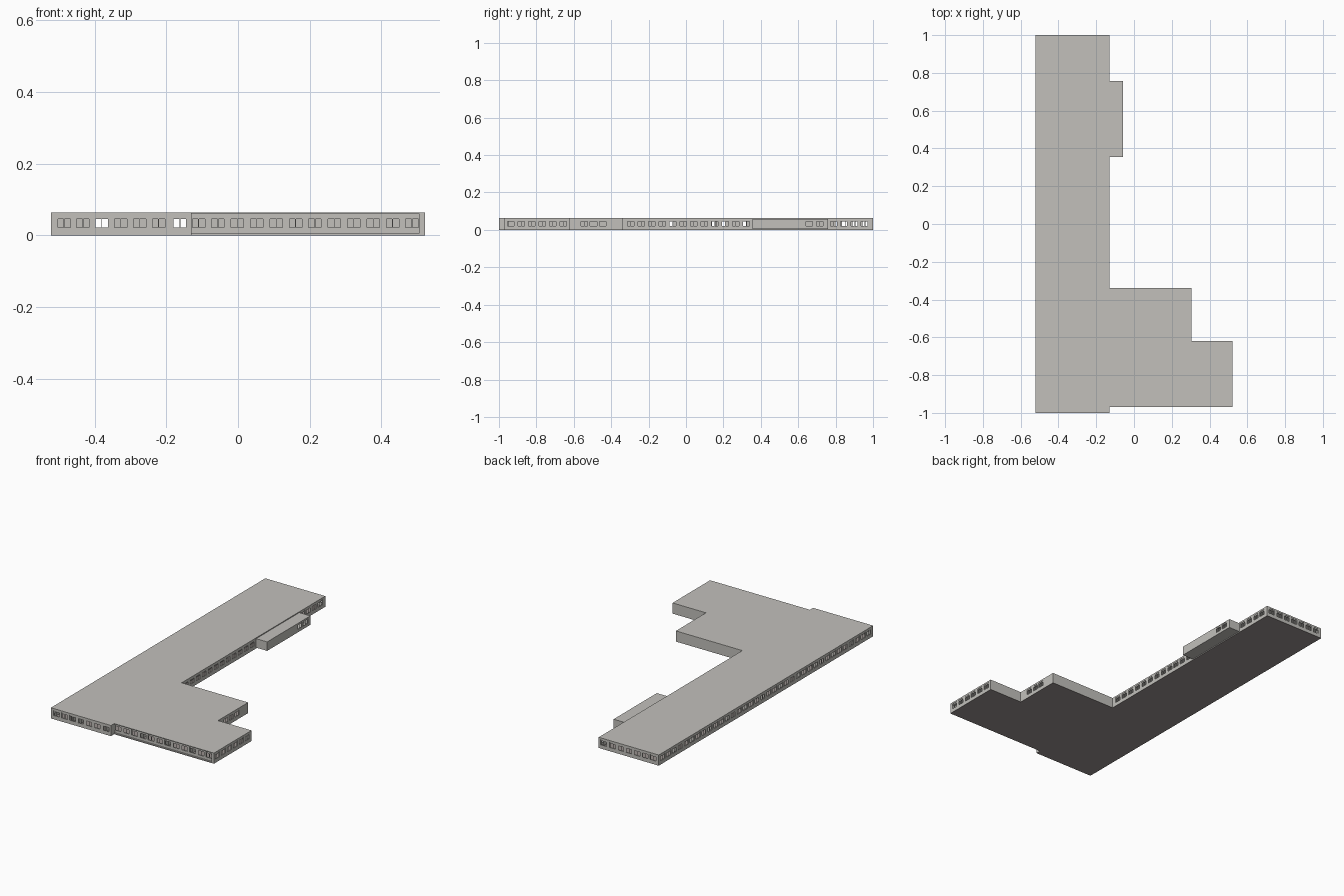
import bpy, bmesh
from mathutils import Vector

if "Cube" in bpy.data.objects:
    bpy.data.objects.remove(bpy.data.objects["Cube"])


def material(name, rgb):
    m = bpy.data.materials.new(name)
    m.diffuse_color = (*rgb, 1)
    m.use_nodes = True
    m.node_tree.nodes["Principled BSDF"].inputs["Base Color"].default_value = m.diffuse_color
    return m


GREY = material("warm grey concrete", (0.54, 0.53, 0.50))
FLOOR = material("brown grey floor", (0.32, 0.285, 0.275))
H, T = 0.059, 0.006            # wall top, wall thickness
SILL, HEAD, HALF = 0.022, 0.053, 0.0195   # window opening


def finish(name, bm, mat):
    me = bpy.data.meshes.new(name)
    bm.to_mesh(me)
    bm.free()
    me.materials.append(mat)
    ob = bpy.data.objects.new(name, me)
    bpy.context.collection.objects.link(ob)
    return ob


def add_box(bm, lo, hi):
    geo = bmesh.ops.create_cube(bm, size=1)
    for v in geo["verts"]:
        v.co = [(a + b) / 2 + c * (b - a) for a, b, c in zip(lo, hi, v.co)]


def slab(name, pts, z0, z1, mat):
    bm = bmesh.new()
    face = bm.faces.new([bm.verts.new((x, y, z0)) for x, y in pts])
    ext = bmesh.ops.extrude_face_region(bm, geom=[face], use_keep_orig=True)
    for g in ext["geom"]:
        if isinstance(g, bmesh.types.BMVert):
            g.co.z = z1
    bmesh.ops.recalc_face_normals(bm, faces=bm.faces[:])
    return finish(name, bm, mat)


def wall(name, a, b, windows=(), z0=0.001, z1=H):
    """Wall from a to b (outside on the right), with openings at the given centres."""
    a, b = Vector((*a, 0)), Vector((*b, 0))
    u = (b - a).normalized()
    axis = 0 if abs(u.x) > 0.5 else 1
    length = (b - a).length
    centres = sorted(abs(w - a[axis]) for w in windows)
    us = [0.0]
    for c in centres:
        us += [c - HALF, c + HALF]
    us.append(length)
    zs = [z0, SILL, HEAD, z1] if centres else [z0, z1]
    bm = bmesh.new()
    grid = [[bm.verts.new(a + u * s + Vector((0, 0, z))) for z in zs] for s in us]
    for i in range(len(us) - 1):
        for j in range(len(zs) - 1):
            if not (i % 2 and j == 1):
                bm.faces.new((grid[i][j], grid[i + 1][j], grid[i + 1][j + 1], grid[i][j + 1]))
    ob = finish(name, bm, GREY)
    mod = ob.modifiers.new("thickness", "SOLIDIFY")
    mod.thickness, mod.offset = T, -1
    if centres:
        # window frames: transom light panel and centre mullion, set back in the wall
        inward = Vector((-u.y, u.x, 0))
        fb = bmesh.new()
        for c in centres:
            for s0, s1, f0, f1 in ((-HALF, HALF, 0.0455, HEAD), (-0.001, 0.001, SILL, 0.0455),
                                   (-HALF, -HALF + .002, SILL, 0.0455), (HALF - .002, HALF, SILL, 0.0455)):
                p = a + u * (c + s0) + inward * 0.002
                q = a + u * (c + s1) + inward * 0.0045
                add_box(fb, (min(p.x, q.x), min(p.y, q.y), f0), (max(p.x, q.x), max(p.y, q.y), f1))
        finish(name + "_window_frames", fb, GREY)


def row(start, count, step):
    return [start + i * step for i in range(count)]


W, E = -0.522, 0.522           # outer west and east sides
M, S, N = -0.13, -0.97, -0.34  # main block east side, wing south and north sides
X2, Y2 = 0.304, -0.62          # step in the wing
outline = [(W, -1), (M, -1), (M, S), (E, S), (E, Y2), (X2, Y2), (X2, N), (M, N), (M, 1), (W, 1)]

# roof and floor
slab("roof", outline, H, 0.063, GREY)
slab("floor", outline, 0, 0.001, FLOOR)

# outer walls, anticlockwise
main_x = row(-0.485, 6, 0.0527) + [-0.162]
wall("main_south_wall", (W, -1), (M, -1), main_x)
wall("main_south_return", (M, -1), (M, S + 0.008))
wall("wing_south_wall", (M, S + 0.008), (E - 0.016, S + 0.008), row(-0.11, 12, 0.0541))
wall("wing_east_wall", (E, S), (E, Y2), row(-0.938, 6, 0.0562))
wall("wing_north_end_wall", (E, Y2), (X2, Y2))
wall("wing_step_wall", (X2, Y2), (X2, N), row(-0.545, 3, 0.0505))
wall("wing_north_wall", (X2, N), (M, N))
wall("main_east_wall", (M, N), (M, 1), row(-0.295, 12, 0.056) + row(0.79, 4, 0.0545))
wall("main_north_wall", (M, 1), (W, 1), main_x)
wall("main_west_wall", (W, 1), (W, -1), row(-0.963, 36, 0.055))

# base ledge and corner pier framing the recessed wing front
bm = bmesh.new()
add_box(bm, (M, S, 0.001), (E, S + 0.009, 0.006))
add_box(bm, (E - 0.016, S, 0.001), (E, S + 0.014, H))
finish("wing_front_ledge_and_pier", bm, GREY)

# raised side annex
A, Y0, Y1, B, C = -0.058, 0.355, 0.758, 0.008, 0.054
wall("annex_south_wall", (M, Y0), (A, Y0), (), B, C)
wall("annex_east_wall", (A, Y0), (A, Y1), (0.66, 0.715), B, C)
wall("annex_north_wall", (A, Y1), (M, Y1), (), B, C)
rect = [(M, Y0), (A, Y0), (A, Y1), (M, Y1)]
slab("annex_roof", rect, C, 0.058, GREY)
slab("annex_floor", rect, B - 0.003, B, GREY)

# inner partitions: corridor walls with door gaps, and room dividers
bm = bmesh.new()
for x in (-0.402, -0.355, -0.184):
    for y0, y1 in ((-0.98, -0.09), (-0.05, 0.13), (0.23, 0.30), (0.34, 0.80)):
        add_box(bm, (x - 0.002, y0, 0.001), (x + 0.002, y1, H))
for i in range(11):
    y = -0.83 + i * 0.165
    add_box(bm, (W + T, y - 0.002, 0.001), (-0.402, y + 0.002, H))
    add_box(bm, (-0.355, y - 0.002, 0.001), (-0.184, y + 0.002, H))
add_box(bm, (M, -0.80, 0.001), (0.45, -0.796, H))
for x in (0.025, 0.19, 0.35):
    add_box(bm, (x - 0.002, S + 0.02, 0.001), (x + 0.002, Y2 - 0.01, H))
finish("inner_partitions", bm, GREY)
